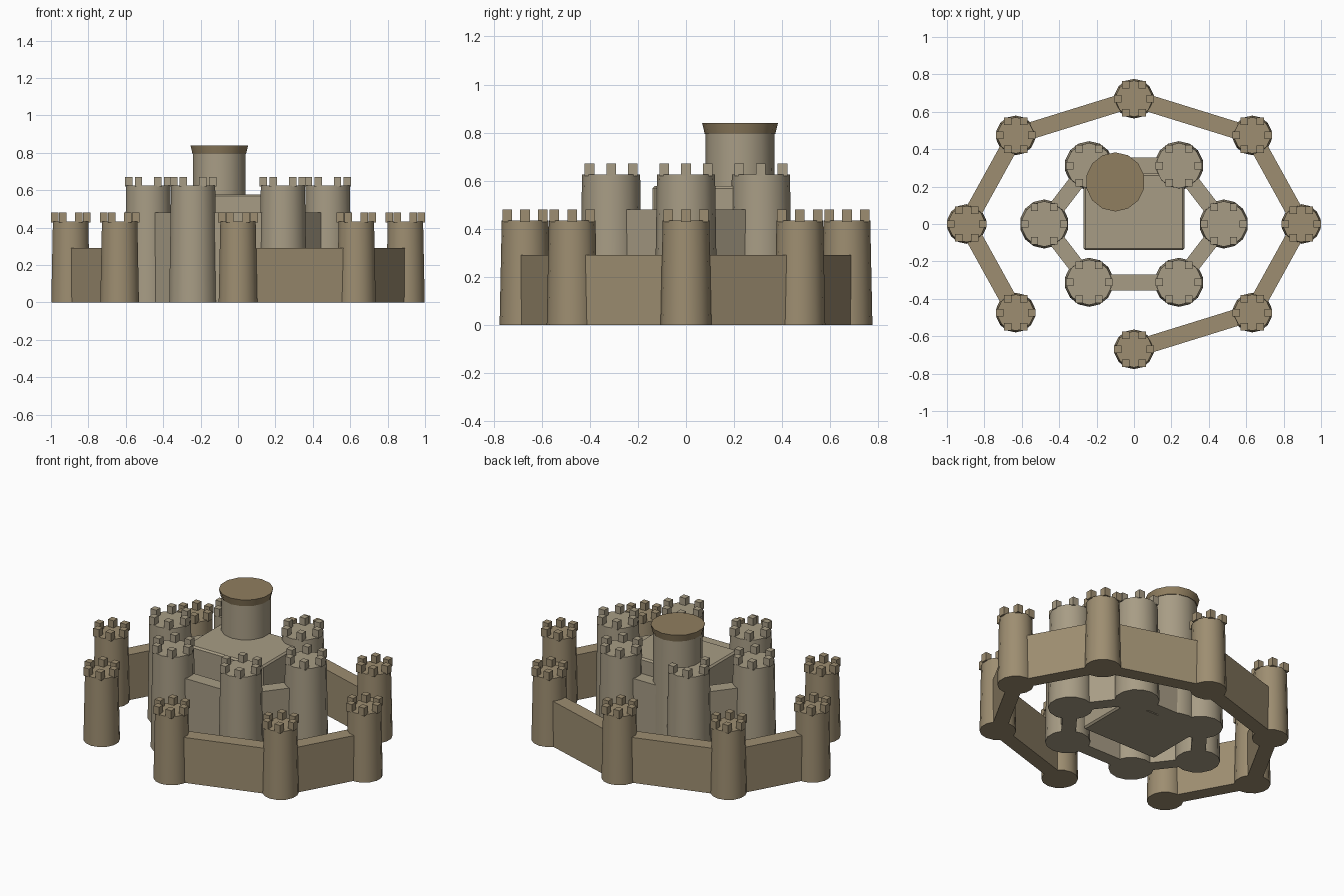
import bpy, bmesh, math
from mathutils import Matrix, Vector

if "Cube" in bpy.data.objects:
    bpy.data.objects.remove(bpy.data.objects["Cube"])

SIDES = 14


def material(name, rgb):
    m = bpy.data.materials.new(name)
    m.diffuse_color = (*rgb, 1)
    m.use_nodes = True
    m.node_tree.nodes["Principled BSDF"].inputs["Base Color"].default_value = m.diffuse_color
    return m


outer_stone = material("outer_stone", (0.34, 0.27, 0.165))
inner_stone = material("inner_stone", (0.39, 0.335, 0.235))
cap_stone = material("cap_stone", (0.28, 0.21, 0.115))


def finish(name, bm, mat, smooth=False):
    mesh = bpy.data.meshes.new(name)
    bm.to_mesh(mesh)
    bm.free()
    mesh.materials.append(mat)
    ob = bpy.data.objects.new(name, mesh)
    bpy.context.collection.objects.link(ob)
    if smooth:
        bpy.ops.object.select_all(action='DESELECT')
        ob.select_set(True)
        bpy.context.view_layer.objects.active = ob
        bpy.ops.object.shade_smooth_by_angle(angle=math.radians(35))
    return ob


def add_box(bm, centre, size, angle=0):
    mat = (Matrix.Translation(centre) @ Matrix.Rotation(angle, 4, 'Z')
           @ Matrix.Diagonal((*size, 1)))
    bmesh.ops.create_cube(bm, size=1, matrix=mat)


def add_drum(bm, x, y, z0, z1, r0, r1):
    # first corner points along y
    mat = (Matrix.Translation((x, y, (z0 + z1) / 2))
           @ Matrix.Rotation(math.pi / 2, 4, 'Z'))
    # align a vertex with the y axis whatever the primitive's start angle
    res = bmesh.ops.create_cone(bm, cap_ends=True, segments=SIDES, radius1=r0,
                                radius2=r1, depth=z1 - z0)
    v = res['verts'][0].co
    turn = Matrix.Rotation(-math.atan2(v.y, v.x), 4, 'Z')
    bmesh.ops.transform(bm, matrix=mat @ turn, verts=res['verts'])


def tower(name, x, y, h, r0, r1, ring, mat):
    bm = bmesh.new()
    add_drum(bm, x, y, 0, h, r0, r1)
    # six square merlons around the rim
    for i in range(6):
        a = i * math.pi / 3
        add_box(bm, (x + ring * math.cos(a), y + ring * math.sin(a), h + 0.02),
                (0.04, 0.04, 0.052))
    finish(name, bm, mat, True)


def wall(name, p, q, h, thick, mat):
    p, q = Vector(p), Vector(q)
    d, mid = q - p, (p + q) / 2
    bm = bmesh.new()
    add_box(bm, (mid.x, mid.y, h / 2), (d.length, thick, h),
            math.atan2(d.y, d.x))
    finish(name, bm, mat)


def ring_points(n, rx, ry):
    return [(rx * math.cos(math.tau * i / n), ry * math.sin(math.tau * i / n))
            for i in range(n)]


# outer ring, with the gate gap at the front left
outer = ring_points(8, 0.895, 0.67)
for i, p in enumerate(outer):
    tower(f"outer_tower_{i}", *p, 0.434, 0.106, 0.097, 0.086, outer_stone)
    if i != 5:
        wall(f"outer_wall_{i}", p, outer[(i + 1) % 8], 0.29, 0.09, outer_stone)

# inner ring
inner = ring_points(6, 0.48, 0.36)
for i, p in enumerate(inner):
    tower(f"inner_tower_{i}", *p, 0.625, 0.131, 0.121, 0.104, inner_stone)
    wall(f"inner_wall_{i}", p, inner[(i + 1) % 6], 0.48, 0.085, inner_stone)

# central keep block with a slightly chamfered edge
bm = bmesh.new()
add_box(bm, (0, 0.065, 0.289), (0.54, 0.41, 0.578))
bmesh.ops.bevel(bm, geom=bm.edges[:], offset=0.01, segments=1, affect='EDGES')
finish("keep", bm, inner_stone)

# round keep tower and its flared cap
bm = bmesh.new()
add_drum(bm, -0.1, 0.225, 0, 0.8, 0.149, 0.143)
finish("keep_tower", bm, inner_stone, True)
bm = bmesh.new()
add_drum(bm, -0.1, 0.225, 0.795, 0.84, 0.147, 0.158)
finish("keep_tower_cap", bm, cap_stone, True)
